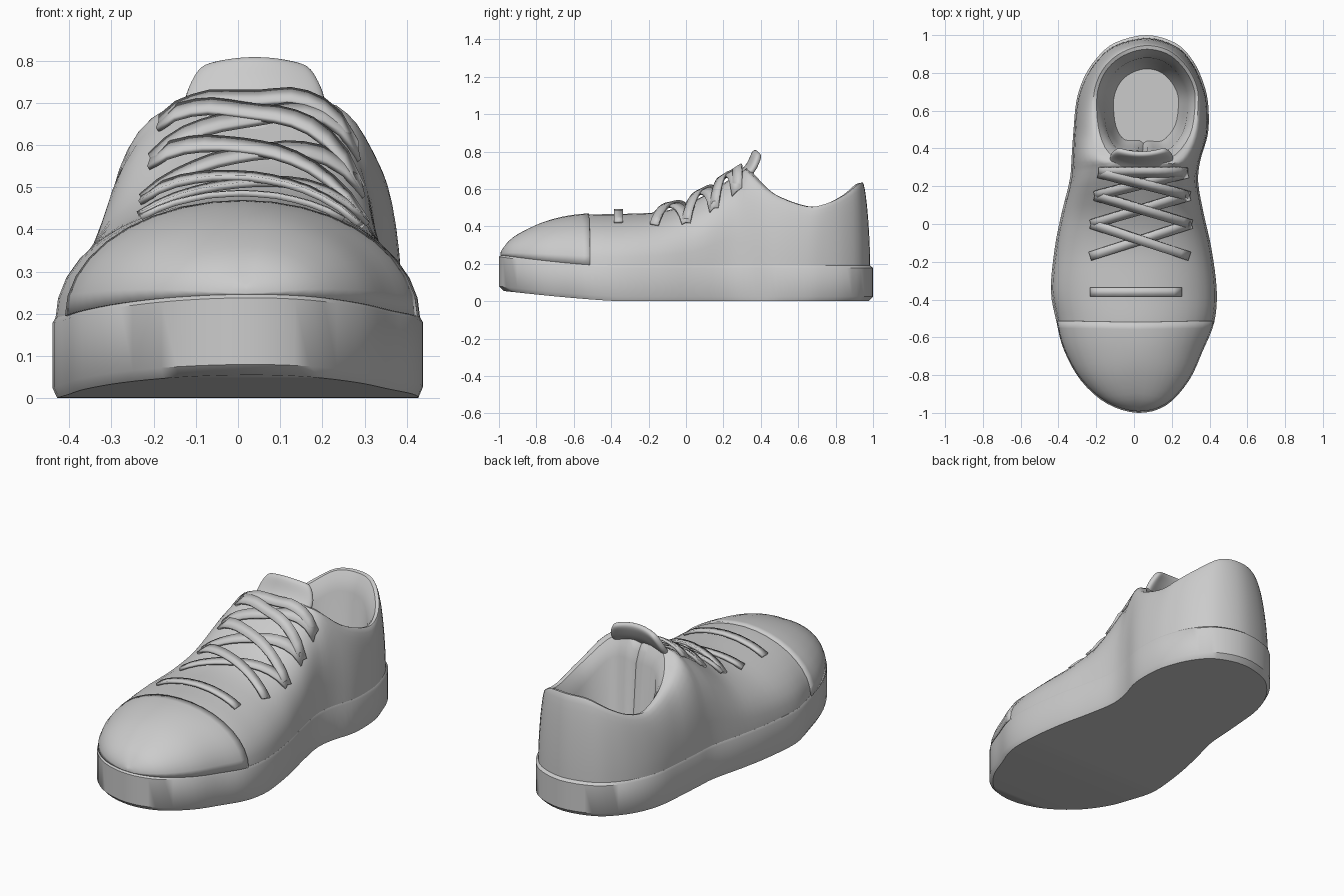
import bpy, bmesh, math
from mathutils import Vector
from mathutils.bvhtree import BVHTree

if "Cube" in bpy.data.objects:
    bpy.data.objects.remove(bpy.data.objects["Cube"])

S = 4        # samples per control span
V = 10       # samples up the side of the upper

# Ground outline, toe to heel, for the two sides
LEFT = [(.02, -1), (-.145, -.95), (-.28, -.83), (-.37, -.67), (-.41, -.52), (-.44, -.35),
        (-.42, -.13), (-.385, .05), (-.34, .235), (-.33, .36), (-.32, .5), (-.305, .65),
        (-.267, .77), (-.2, .875), (-.1, .96), (.07, 1)]
RIGHT = [(.02, -1), (.17, -.96), (.29, -.83), (.365, -.67), (.425, -.52), (.438, -.35),
         (.41, -.13), (.37, .05), (.34, .22), (.352, .34), (.392, .48), (.393, .63),
         (.37, .74), (.315, .86), (.225, .955), (.07, 1)]
# Centre line of the vamp, then the collar rim on each side
VAMP = [(.02, -.985, .26), (.02, -.92, .335), (.02, -.79, .405), (.02, -.66, .445),
        (.01, -.52, .463), (.01, -.34, .467), (.02, -.13, .48), (.03, .05, .54), (.04, .31, .69)]
RIM_L = [(-.12, .34, .69), (-.195, .46, .58), (-.215, .65, .508), (-.19, .77, .522),
         (-.13, .86, .57), (-.04, .92, .625), (.07, .945, .635)]
RIM_R = [(.2, .33, .7), (.31, .46, .58), (.34, .64, .508), (.325, .75, .522),
         (.265, .85, .57), (.18, .92, .625), (.07, .945, .635)]
# Fullness of the cross-section at each station
FULL = [2, 2, 2, 2, 2, 2.05, 2.2, 2.4, 2.8, 2.4, 1.9, 1.7, 1.6, 1.6, 1.6, 1.6]
THROAT = (len(VAMP) - 1) * S


def halves(left, right):
    """Smooth closed curve through both sides, returned as two toe-to-heel halves."""
    pts = [Vector(p) for p in left + right[-2:0:-1]]
    n, out = len(pts), []
    for i in range(n):
        a, b, c, d = (pts[(i + k) % n] for k in (-1, 0, 1, 2))
        for j in range(S):
            t = j / S
            out.append(b + (c - a) * (t / 2) + (a * 2 - b * 5 + c * 4 - d) * (t * t / 2)
                       + (b * 3 - a - c * 3 + d) * (t ** 3 / 2))
    m = (len(left) - 1) * S
    return out[:m + 1], [out[0]] + out[:m - 1:-1]


def make(name, verts, faces, thickness=0, subdiv=0):
    bm = bmesh.new()
    vs = [bm.verts.new(v) for v in verts]
    for f in faces:
        bm.faces.new([vs[i] for i in f])
    bmesh.ops.remove_doubles(bm, verts=bm.verts, dist=.0005)
    bmesh.ops.recalc_face_normals(bm, faces=bm.faces)
    me = bpy.data.meshes.new(name)
    bm.to_mesh(me)
    tree = BVHTree.FromBMesh(bm)
    bm.free()
    me.shade_smooth()
    me.set_sharp_from_angle(angle=math.radians(42))
    ob = bpy.data.objects.new(name, me)
    bpy.context.collection.objects.link(ob)
    if thickness:
        mod = ob.modifiers.new("thickness", 'SOLIDIFY')
        mod.thickness, mod.offset = thickness, 0
    if subdiv:
        mod = ob.modifiers.new("round", 'SUBSURF')
        mod.levels = mod.render_levels = subdiv
    return ob, tree


def grid(rows, cols, start=0, closed=False):
    w = cols if closed else cols - 1
    return [(start + r * cols + c, start + r * cols + (c + 1) % cols,
             start + (r + 1) * cols + (c + 1) % cols, start + (r + 1) * cols + c)
            for r in range(rows - 1) for c in range(w)]


def strip_cap(n, start):
    """Close a symmetric ring of n points with cross strips."""
    return [(start + i, start + i + 1, start + (n - i - 1) % n, start + (n - i) % n)
            for i in range(1, n // 2 - 1)] + \
           [(start, start + 1, start + n - 1), (start + n // 2 - 1, start + n // 2, start + n // 2 + 1)]


def clamp(t):
    return max(0, min(1, t))


def sole_top(y):
    return .19 + .06 * clamp((-.35 - y) / .65) ** 1.5


def sole_bottom(y):
    return .055 * clamp((-.35 - y) / .65) ** 1.3


base_l, base_r = halves(LEFT, RIGHT)
top_l, top_r = halves(VAMP + RIM_L, VAMP + RIM_R)
for i in range(THROAT + 1):
    top_l[i] = top_r[i] = (top_l[i] + top_r[i]) / 2
M = len(base_l)

# Sole: rounded rubber cup with toe spring
outline = base_l + base_r[-2:0:-1]
N = len(outline)
verts = []
for scale, dz, level in ((.975, 0, 0), (1, .025, 0), (1, -.012, 1), (.985, 0, 1)):
    for p in outline:
        z = (sole_top(p.y) if level else sole_bottom(p.y)) + dz
        verts.append((.01 + (p.x - .01) * scale, p.y * scale, z))
make("sole", verts, grid(4, N, closed=True) + strip_cap(N, 0) + strip_cap(N, 3 * N))


def side_patch(base, top, last):
    """Curved wall from the sole edge up to the vamp centre or collar."""
    out = []
    for i in range(last):
        k, f = divmod(i, S)
        full = FULL[k] + (FULL[min(k + 1, 15)] - FULL[k]) * f / S
        b = Vector((.01 + (base[i].x - .01) * .985, base[i].y * .985, 0))
        b.z = sole_top(base[i].y) - .004
        for j in range(V):
            a = j / (V - 1) * math.pi / 2
            h = 1 - max(0, math.cos(a)) ** (2 / full)
            u = math.sin(a) ** (2 / full)
            d = top[i] - b
            out.append(b + Vector((d.x * h, d.y * h, d.z * u)))
    return out


# Upper: two side walls plus the lining inside the collar
verts = side_patch(base_l, top_l, M) + side_patch(base_r, top_r, M)
faces = grid(M, V) + grid(M, V, M * V)
rim = top_l[THROAT:] + top_r[-2:THROAT:-1]
R = len(rim)
start = len(verts)
centre = Vector((.065, .62))
for scale, drop, floor in ((1, 0, 0), (.94, .004, 0), (.87, .04, 0), (.8, .1, .3), (.73, 0, .3), (.62, 0, .22)):
    for p in rim:
        q = centre + (p.xy - centre) * scale
        z = floor if floor and not drop else p.z - drop
        verts.append((q.x, q.y, z))
faces += grid(6, R, start, True) + strip_cap(R, start + 5 * R)
upper, surface = make("upper", verts, faces)

# Toe cap: thin overlay on the front of the upper
count = 4 * S + 1
verts = side_patch(base_l, top_l, count) + side_patch(base_r, top_r, count)
make("toe_cap", verts, grid(count, V) + grid(count, V, count * V), .014)

# Tongue: padded flap standing up behind the laces
path = [(.2, .6, .13), (.28, .665, .16), (.335, .715, .172), (.358, .765, .155), (.375, .81, .125)]
verts = []
for y, z, half in path:
    for j in range(9):
        s = j / 4 - 1
        verts.append((.04 + half * s, y + .025 * s * s, z - .022 * s * s))
make("tongue", verts, grid(5, 9), .036, 2)


def height(x, y):
    yc = min(y, .285)
    hit = surface.ray_cast(Vector((x, yc, 2)), Vector((0, 0, -1)))[0]
    return (hit.z if hit else .4) + .6 * (y - yc)


def lace(name, a, b, lift):
    """Flat ribbon draped over the upper between two eyelets."""
    a, b = Vector(a), Vector(b)
    side = (b - a).normalized().orthogonal() * .024
    verts = []
    for j in range(13):
        t = j / 12
        for s in (-1, 1):
            p = a.lerp(b, t) + side * s
            z = height(p.x, p.y) + .006 + lift * math.sin(math.pi * t) ** .6
            verts.append((p.x, p.y, z))
    make(name, verts, grid(13, 2), .014)


# Laces: one bar at each end with crossings between the eyelet rows
eyes = [(-.23, .29, -.17), (-.225, .3, 0), (-.205, .29, .15), (-.185, .28, .27)]
lace("lace_bottom_bar", (-.23, -.36), (.25, -.36), .014)
lace("lace_top_bar", (-.185, .275), (.28, .275), .035)
for i, (lo, hi) in enumerate(zip(eyes, eyes[1:])):
    lace(f"lace_rising_right_{i}", (lo[0], lo[2]), (hi[1], hi[2]), .018 + .005 * i)
    lace(f"lace_rising_left_{i}", (lo[1], lo[2]), (hi[0], hi[2]), .03 + .005 * i)
